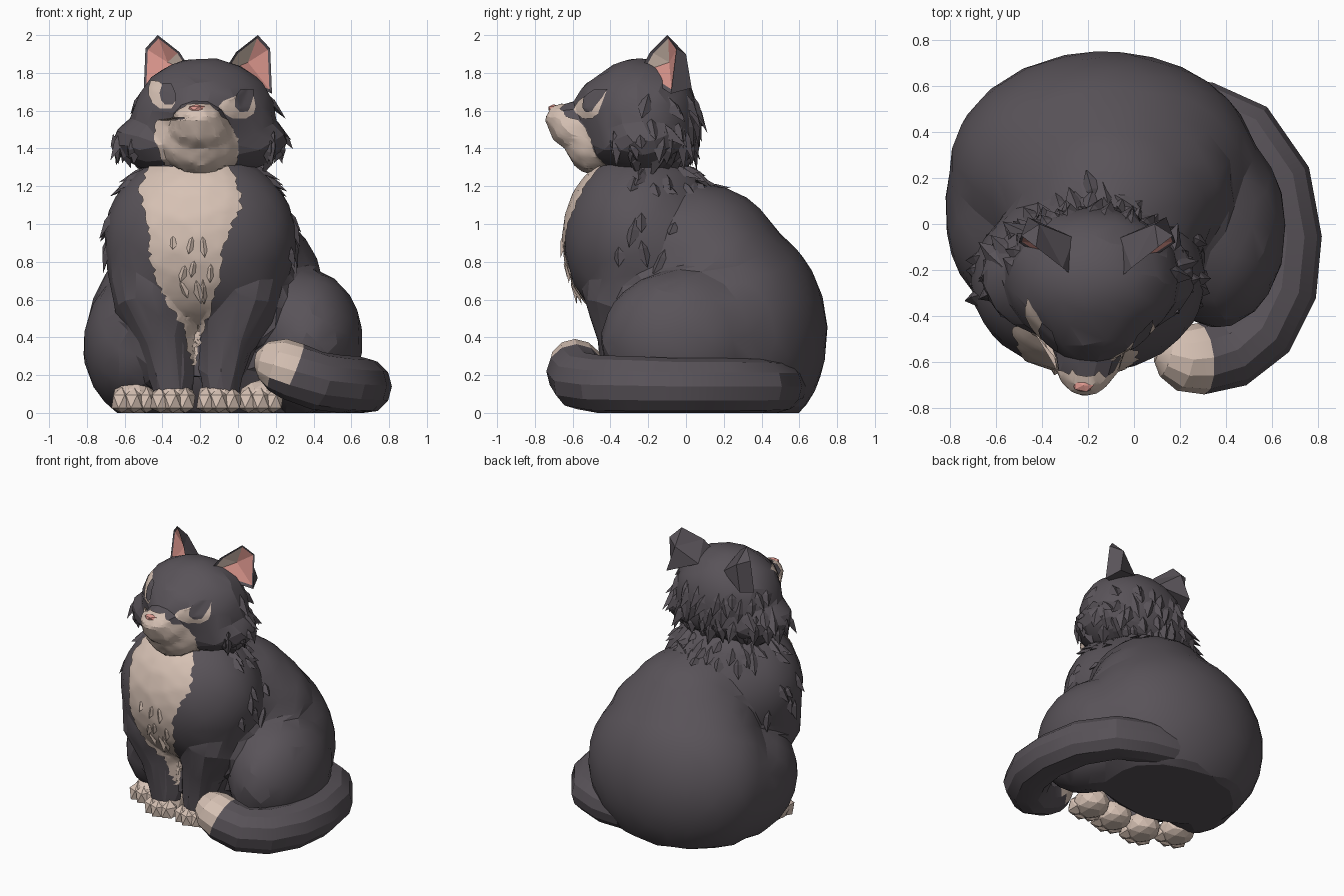
import bpy, bmesh, math, random
from mathutils import Vector, Matrix
from mathutils.bvhtree import BVHTree

random.seed(4)
cube = bpy.data.objects.get("Cube")
if cube:
    bpy.data.objects.remove(cube)


def material(name, rgb):
    m = bpy.data.materials.new(name)
    m.use_nodes = True
    m.diffuse_color = (*rgb, 1)
    bsdf = next(n for n in m.node_tree.nodes if n.type == 'BSDF_PRINCIPLED')
    bsdf.inputs["Base Color"].default_value = (*rgb, 1)
    bsdf.inputs["Roughness"].default_value = 0.9
    return m


DARK = material("dark_fur", (0.1, 0.087, 0.1))
CREAM = material("cream_fur", (0.68, 0.54, 0.46))
PINK = material("pink_skin", (0.72, 0.31, 0.27))


def finish(name, bm, mats, angle=0):
    """Turn a bmesh into an object; angle > 0 smooths the shallow edges."""
    me = bpy.data.meshes.new(name)
    bm.to_mesh(me)
    bm.free()
    for m in mats:
        me.materials.append(m)
    if angle:
        me.shade_smooth()
        me.set_sharp_from_angle(angle=math.radians(angle))
    ob = bpy.data.objects.new(name, me)
    bpy.context.collection.objects.link(ob)
    return ob


def ellipsoid(bm, c, r, detail=4):
    m = Matrix.Translation(c) @ Matrix.Diagonal((*r, 1))
    bmesh.ops.create_icosphere(bm, subdivisions=detail, radius=1, matrix=m)


def tube(bm, path, radii, up, sides):
    """Closed tapered tube; returns the faces of each segment."""
    pts = [Vector(p) for p in path]
    rings = []
    for i, p in enumerate(pts):
        t = (pts[min(i + 1, len(pts) - 1)] - pts[max(i - 1, 0)]).normalized()
        a = t.cross(Vector(up)).normalized()
        b = a.cross(t)
        rings.append([bm.verts.new(p + radii[i] * (a * math.cos(k * math.tau / sides)
                      + b * math.sin(k * math.tau / sides))) for k in range(sides)])
    segments = [[bm.faces.new((r[k], r[(k + 1) % sides], s[(k + 1) % sides], s[k]))
                 for k in range(sides)] for r, s in zip(rings, rings[1:])]
    bm.faces.new(rings[0])
    segments[-1].append(bm.faces.new(rings[-1]))
    bmesh.ops.recalc_face_normals(bm, faces=bm.faces)
    return segments


def flatten_base(bm, limit=0.0):
    for v in bm.verts:
        if v.co.z < limit:
            v.co.z = 0


def sculpt(name, bm, voxel, ratio):
    """Fuse overlapping volumes and reduce them to irregular facets."""
    ob = finish(name, bm, [])
    rm = ob.modifiers.new("fuse", 'REMESH')
    rm.mode, rm.voxel_size = 'VOXEL', voxel
    sm = ob.modifiers.new("soften", 'SMOOTH')
    sm.factor, sm.iterations = 0.5, 3
    ob.modifiers.new("facet", 'DECIMATE').ratio = ratio
    bpy.context.view_layer.update()
    dg = bpy.context.evaluated_depsgraph_get()
    me = bpy.data.meshes.new_from_object(ob.evaluated_get(dg))
    bpy.data.objects.remove(ob)
    bm = bmesh.new()
    bm.from_mesh(me)
    bpy.data.meshes.remove(me)
    flatten_base(bm, 0.02)
    tree = BVHTree.FromBMesh(bm)
    finish(name, bm, [DARK], 16)
    return tree


def marking(name, tree, rows, mat, lift=0.006, step=0.015, ragged=0.0):
    """Thin patch laid on the front surface; rows are (z, x from, x to)."""
    bm = bmesh.new()
    grid = []
    cols = max(4, int(max(b - a for _, a, b in rows) / step))
    for (z0, a0, b0), (z1, a1, b1) in zip(rows, rows[1:]):
        n = max(1, round((z0 - z1) / step))
        for i in range(n + (z1 == rows[-1][0])):
            f = i / n
            z = z0 + (z1 - z0) * f
            a = a0 + (a1 - a0) * f + random.uniform(-ragged, ragged)
            b = b0 + (b1 - b0) * f + random.uniform(-ragged, ragged)
            line = []
            for k in range(cols + 1):
                hit, n_, _, _ = tree.ray_cast(Vector((a + (b - a) * k / cols, -2, z)), Vector((0, 1, 0)))
                line.append(bm.verts.new(hit + n_ * lift) if hit else None)
            grid.append(line)
    for r, s in zip(grid, grid[1:]):
        for k in range(cols):
            q = (r[k], s[k], s[k + 1], r[k + 1])
            if all(q):
                bm.faces.new(q)
    finish(name, bm, [mat], 16)


def tuft(bm, p, n, length, width):
    """Pointed lock of fur, buried at the root and lifting at the tip."""
    down = Vector((random.uniform(-.3, .3), random.uniform(-.3, .3), -1))
    down = (down - n * down.dot(n)).normalized()
    side = n.cross(down)
    co = (p + side * width - n * .02, p - side * width - n * .02, p - down * length * .8 - n * .02,
          p + n * .018, p + down * length + n * .025)
    a, b, c, e, t = [bm.verts.new(v) for v in co]
    for f in ((a, e, t), (e, b, t), (a, c, e), (c, b, e), (a, t, b), (a, b, c)):
        bm.faces.new(f)


def tuft_rows(name, tree, axis, heights, start, stop, count, length, mat=DARK):
    bm = bmesh.new()
    for z in heights:
        for i in range(count):
            t = math.radians(start + (stop - start) * (i + random.random()) / count)
            out = Vector((math.cos(t), math.sin(t), 0))
            o = Vector((*axis, z + random.uniform(-.03, .03))) + out * 2
            hit, n, _, _ = tree.ray_cast(o, -out)
            if hit:
                tuft(bm, hit, n, length * random.uniform(.7, 1.3), length * .55)
    bmesh.ops.recalc_face_normals(bm, faces=bm.faces)
    finish(name, bm, [mat])


# Body: rump, back, waist, chest, neck, thighs and front legs fused together
bm = bmesh.new()
for c, r in [((-.13, .24, .42), (.67, .51, .61)), ((-.1, .08, .8), (.45, .43, .41)),
             ((-.1, .17, .7), (.54, .41, .42)), ((-.2, -.25, .92), (.51, .4, .47)),
             ((-.2, -.2, 1.16), (.37, .31, .21)),
             ((-.55, .06, .36), (.27, .43, .37)), ((.36, -.02, .38), (.3, .43, .38))]:
    ellipsoid(bm, c, r)
for s in (-1, 1):
    tube(bm, [(-.22 + s * x, y, z) for x, y, z in
              ((.24, -.28, .8), (.22, -.33, .6), (.165, -.33, .38), (.135, -.34, .2), (.125, -.34, .03))],
         (.24, .22, .14, .11, .09), (0, 1, 0), 16)
flatten_base(bm)
body_tree = sculpt("body", bm, .03, .055)

# Head: skull, cheeks, brow, muzzle and chin
bm = bmesh.new()
for c, r in [((-.18, -.24, 1.56), (.38, .31, .32)), ((-.2, -.23, 1.44), (.465, .29, .19)),
             ((-.18, -.36, 1.61), (.27, .23, .2)), ((-.21, -.58, 1.56), (.13, .165, .085)),
             ((-.2, -.55, 1.5), (.15, .165, .11)), ((-.2, -.46, 1.42), (.19, .17, .16))]:
    ellipsoid(bm, c, r)
head_tree = sculpt("head", bm, .022, .035)

# Tail curling round the left side, with a tip that is cream on top
bm = bmesh.new()
segments = tube(bm, [(.1, .52, .14), (.3, .48, .14), (.48, .4, .14), (.62, .19, .14), (.665, -.06, .14),
                     (.64, -.28, .145), (.55, -.46, .15), (.42, -.56, .17), (.29, -.585, .22),
                     (.21, -.58, .255), (.14, -.56, .275), (.1, -.55, .28)],
                (.12, .14, .145, .15, .15, .155, .155, .155, .155, .145, .105, .05), (0, 0, 1), 12)
for seg in segments[-3:]:
    for f in seg:
        f.material_index = int(f.calc_center_median().z > .18)
flatten_base(bm, 0.01)
finish("tail", bm, [DARK, CREAM], 25)

# Paws, each a pad with three faceted toes
for name, x, y in (("front_paw_right", -.345, -.36), ("front_paw_left", -.1, -.36),
                   ("hind_paw_right", -.55, -.24), ("hind_paw_left", .12, -.33)):
    bm = bmesh.new()
    ellipsoid(bm, (x, y + .03, .075), (.12, .13, .1), 2)
    for k in (-1, 0, 1):
        ellipsoid(bm, (x + k * .066, y - .06 + abs(k) * .02, .06), (.06, .075, .078), 1)
    flatten_base(bm, 0.012)
    finish(name, bm, [CREAM])

# Ears: dark shell with a hollow lined in pink and cream
for name, s, cream in (("ear_right", -1, (3,)), ("ear_left", 1, (2, 3))):
    bm = bmesh.new()
    rim = [Vector((-.16 + s * x, y, z)) for x, y, z in
           ((.34, -.08, 1.69), (.33, -.05, 1.93), (.265, -.1, 2.0), (.15, -.19, 1.91), (.08, -.25, 1.8))]
    back = [Vector((-.16 + s * x, y, z)) for x, y, z in ((.3, .03, 1.72), (.25, .0, 1.9), (.1, -.06, 1.79))]
    mid = sum(rim, Vector()) / 5
    inner = [p.lerp(mid, .13) + Vector((0, .01, 0)) for p in rim]
    R, I = [bm.verts.new(p) for p in rim], [bm.verts.new(p) for p in inner]
    B = [bm.verts.new(p) for p in back]
    m = bm.verts.new(mid + Vector((-s * .02, .045, -.01)))
    for k in range(5):
        j = (k + 1) % 5
        bm.faces.new((R[k], R[j], I[j], I[k]))
        bm.faces.new((I[k], I[j], m)).material_index = 2 if k in cream else 1
    for f in ((R[0], B[0], B[1], R[1]), (R[1], B[1], R[2]), (R[2], B[1], R[3]),
              (R[3], B[1], B[2]), (R[3], B[2], R[4]), (B[0], B[2], B[1]), (R[0], R[4], B[2], B[0])):
        bm.faces.new(f)
    bmesh.ops.recalc_face_normals(bm, faces=bm.faces)
    finish(name, bm, [DARK, PINK, CREAM])

# Cream markings on the chest and muzzle
marking("chest_bib", body_tree, [(1.3, -.46, -.04), (1.2, -.52, .0), (1.08, -.5, .015), (1.0, -.48, -.03),
        (.88, -.47, -.08), (.72, -.44, -.09), (.58, -.37, -.14), (.45, -.29, -.18), (.25, -.25, -.22)],
        CREAM, .008, .02, .014)
marking("muzzle_patch", head_tree, [(1.63, -.26, -.15), (1.59, -.32, -.11), (1.565, -.34, -.09),
        (1.55, -.43, -.06), (1.45, -.44, .0), (1.36, -.41, .0), (1.27, -.36, -.04)], CREAM, .007, .015, .006)

# Eyes: cream almond with the dark pupil under the brow
marking("eye_left", head_tree, [(1.7, .045, .075), (1.65, -.08, .085), (1.62, -.105, .09),
        (1.585, -.08, .08), (1.56, -.03, .04)], CREAM, .005)
marking("pupil_left", head_tree, [(1.71, .01, .075), (1.67, -.02, .075), (1.62, -.02, .06), (1.595, .005, .045)],
        DARK, .0095, .01)
marking("eye_right", head_tree, [(1.755, -.46, -.42), (1.72, -.47, -.38), (1.68, -.47, -.34),
        (1.64, -.45, -.33), (1.61, -.41, -.35)], CREAM, .005)
marking("pupil_right", head_tree, [(1.74, -.395, -.35), (1.69, -.41, -.325), (1.65, -.4, -.325),
        (1.63, -.38, -.34)], DARK, .0095, .01)

# Nose
bm = bmesh.new()
ellipsoid(bm, (-.22, -.7, 1.612), (.05, .032, .022), 1)
finish("nose", bm, [PINK])

# Fur locks on the head, cheeks, collar, shoulders and chest
tuft_rows("head_fur", head_tree, (-.2, -.22), (1.33, 1.42, 1.52, 1.62), 0, 180, 13, .1)
tuft_rows("cheek_fur_left", head_tree, (-.2, -.22), (1.36, 1.42), -25, 0, 3, .08)
tuft_rows("cheek_fur_right", head_tree, (-.2, -.22), (1.36, 1.42), 180, 205, 3, .08)
tuft_rows("collar_fur", body_tree, (-.2, -.15), (1.2, 1.26), -30, 210, 15, .1)
tuft_rows("shoulder_fur_left", body_tree, (-.2, -.25), (.85, 1.0), -15, 25, 3, .09)
tuft_rows("shoulder_fur_right", body_tree, (-.2, -.25), (.85, 1.0), 155, 195, 3, .09)
tuft_rows("chest_fur", body_tree, (-.25, -.25), (.66, .78, .9), 255, 287, 3, .085, CREAM)
